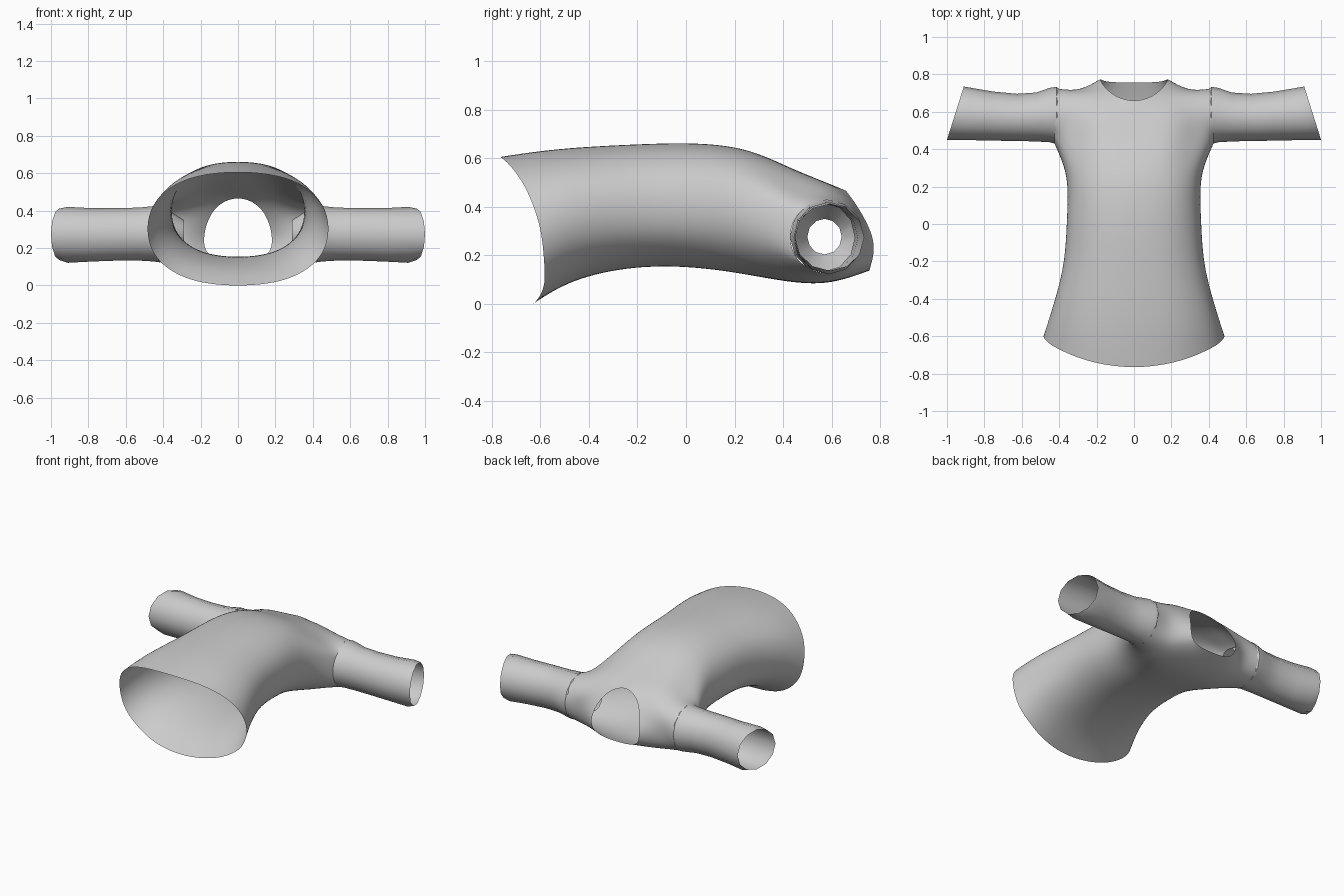
import bpy, bmesh, math

if "Cube" in bpy.data.objects:
    bpy.data.objects.remove(bpy.data.objects["Cube"])

fabric = bpy.data.materials.new("grey_fabric")
fabric.diffuse_color = (0.6, 0.6, 0.6, 1)
fabric.use_nodes = True
fabric.node_tree.nodes["Principled BSDF"].inputs["Base Color"].default_value = fabric.diffuse_color


def finish(bm, name):
    bmesh.ops.recalc_face_normals(bm, faces=bm.faces)
    me = bpy.data.meshes.new(name)
    bm.to_mesh(me)
    bm.free()
    me.materials.append(fabric)
    ob = bpy.data.objects.new(name, me)
    bpy.context.collection.objects.link(ob)
    return ob


def smooth(ob, angle):
    bpy.ops.object.select_all(action='DESELECT')
    ob.select_set(True)
    bpy.context.view_layer.objects.active = ob
    bpy.ops.object.shade_smooth_by_angle(angle=math.radians(angle))


# Torso: right half as rows of nine points, bottom centre to top centre
hem_y = [-.63, -.61, -.585, -.585, -.60, -.64, -.69, -.74, -.765]


def section(y, w, zb, zt, shear=0):
    row = []
    for k in range(9):
        a = math.radians(-90 + 22.5 * k)
        c, s = math.cos(a), math.sin(a)
        x = w * abs(c) ** 0.87
        z = (zb + zt) / 2 + (zt - zb) / 2 * math.copysign(abs(s) ** 0.9, s)
        row.append((0 if k in (0, 8) else x, y + shear * (hem_y[k] + .63), z))
    return row


rows = [section(-.63, .483, 0, .605, 1),
        section(-.46, .435, .093, .637, .45),
        section(-.22, .378, .147, .655, .1),
        section(.03, .358, .149, .66),
        section(.25, .362, .12, .632)]
# Armpit row, whose side points lie on the armhole
rows.append([(0, .44, .09), (.18, .44, .095), (.31, .455, .125), (.425, .473, .17),
             (.425, .43, .275), (.425, .473, .38), (.31, .45, .475), (.18, .435, .545),
             (0, .43, .56)])
# Shoulder rows, split by the armhole (None) at the side
rows.append([(0, .6, .09), (.18, .6, .095), (.31, .585, .11), (.425, .58, .127), None,
             (.425, .58, .423), (.31, .585, .45), (.18, .59, .487), (0, .58, .498)])
rows.append([(0, .757, .137), (.145, .762, .16), (.30, .69, .155), (.425, .683, .17), None,
             (.425, .683, .38), (.29, .69, .392), (.125, .703, .405), (0, .66, .465)])
ridge = [(.18, .77, .265), (.30, .72, .275), (.425, .726, .275)]

bm = bmesh.new()
grid = [[bm.verts.new(p) if p else None for p in row] for row in rows]
for a, b in zip(grid, grid[1:]):
    for k in range(8):
        quad = (a[k], a[k + 1], b[k + 1], b[k])
        if None not in quad:
            bm.faces.new(quad)
top = [bm.verts.new(p) for p in ridge]
last = grid[-1]
for i in range(2):
    bm.faces.new((last[1 + i], last[2 + i], top[i + 1], top[i]))
    bm.faces.new((last[7 - i], top[i], top[i + 1], last[6 - i]))
half = bm.verts[:] + bm.edges[:] + bm.faces[:]
dup = bmesh.ops.duplicate(bm, geom=half)["geom"]
for v in dup:
    if isinstance(v, bmesh.types.BMVert):
        v.co.x *= -1
bmesh.ops.remove_doubles(bm, verts=bm.verts, dist=1e-4)
torso = finish(bm, "shirt_torso")
sub = torso.modifiers.new("round", 'SUBSURF')
sub.levels = sub.render_levels = 3
# Push the cage outward until the rounded surface passes through its points
goal = [v.co.copy() for v in torso.data.vertices]
for _ in range(8):
    torso.data.update()
    torso.update_tag(refresh={'DATA'})
    dg = bpy.context.evaluated_depsgraph_get()
    dg.update()
    now = [v.co.copy() for v in torso.evaluated_get(dg).data.vertices[:len(goal)]]
    for v, g, n in zip(torso.data.vertices, goal, now):
        v.co += (g - n) * 0.8
torso.data.update()
smooth(torso, 80)

# Sleeves: x, front y, back y, bottom z, top z, slant of ring
sleeve = [(.29, .50, .642, .203, .35, 0), (.415, .428, .733, .123, .430, 0),
          (.45, .437, .728, .128, .424, 0), (.53, .442, .703, .133, .416, .008),
          (.64, .444, .696, .133, .414, .015), (.78, .447, .708, .128, .413, .028),
          (.91, .45, .728, .121, .420, .04), (.955, .45, .735, .136, .411, .045)]
N = 12
for side, name in ((1, "right_sleeve"), (-1, "left_sleeve")):
    bm = bmesh.new()
    rings = []
    for x, y0, y1, z0, z1, slant in sleeve:
        ring = []
        for k in range(N):
            a = 2 * math.pi * k / N
            c, s = math.cos(a), math.sin(a)
            ring.append(bm.verts.new((side * (x - slant * c), (y0 + y1) / 2 + (y1 - y0) / 2 * c,
                                      (z0 + z1) / 2 + (z1 - z0) / 2 * s)))
        rings.append(ring)
    for a, b in zip(rings, rings[1:]):
        for k in range(N):
            j = (k + 1) % N
            bm.faces.new((a[k], a[j], b[j], b[k]))
    smooth(finish(bm, name), 35)
